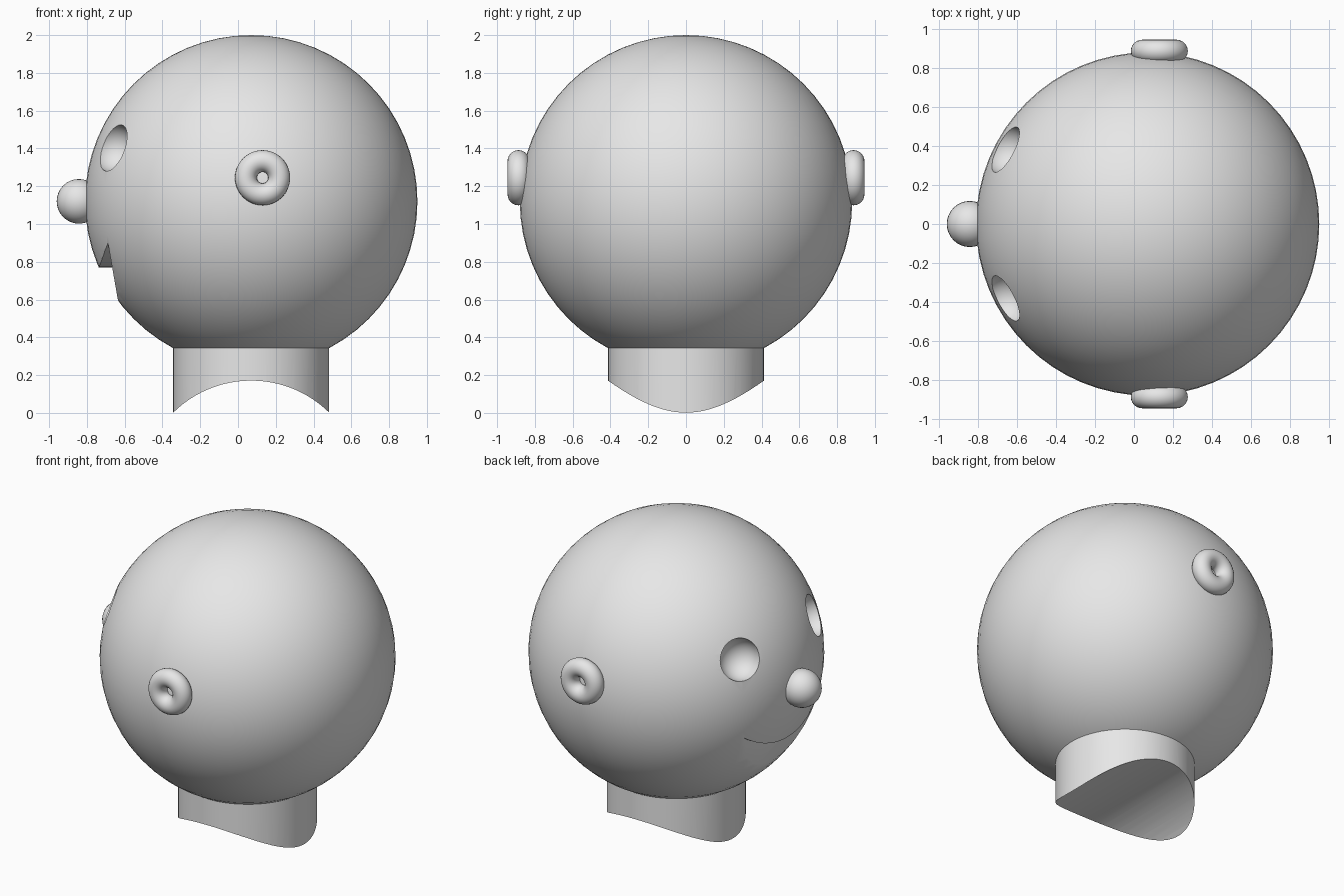
import bpy, bmesh, math
from mathutils import Vector

if "Cube" in bpy.data.objects:
    bpy.data.objects.remove(bpy.data.objects["Cube"], do_unlink=True)

GREY = (0.8, 0.8, 0.8, 1)
grey = bpy.data.materials.new("plain grey")
grey.use_nodes = True
grey.diffuse_color = GREY
grey.node_tree.nodes["Principled BSDF"].inputs["Base Color"].default_value = GREY

CENTRE = Vector((0.07, 0, 1.12))
RADIUS = 0.88


def named(name):
    obj = bpy.context.object
    obj.name = name
    obj.data.materials.append(grey)
    return obj


def ball(name, location, radius, segments=64):
    bpy.ops.mesh.primitive_uv_sphere_add(segments=segments, ring_count=segments // 2,
                                         radius=radius, location=location)
    return named(name)


def cylinder(name, location, radius, depth, rotation=(0, 0, 0)):
    bpy.ops.mesh.primitive_cylinder_add(vertices=96, radius=radius, depth=depth,
                                        location=location, rotation=rotation)
    return named(name)


def carve(target, cutter):
    cutter.hide_render = True
    bpy.context.view_layer.update()
    mod = target.modifiers.new("carve", 'BOOLEAN')
    mod.operation = 'DIFFERENCE'
    mod.solver = 'EXACT'
    mod.object = cutter
    bpy.context.view_layer.objects.active = target
    bpy.ops.object.modifier_apply(modifier=mod.name)
    bpy.data.objects.remove(cutter, do_unlink=True)


def smooth(obj):
    bpy.ops.object.select_all(action='DESELECT')
    obj.select_set(True)
    bpy.context.view_layer.objects.active = obj
    bpy.ops.object.shade_smooth_by_angle(angle=math.radians(30))


def mouth_cutter():
    # Arched upper lip, sloping back wall, open below
    lip_z, lip_r, steps = 0.77, 0.635, 32
    outline = [(-0.45, 0.4), (0.45, 0.4)]
    for i in range(steps + 1):
        y = 0.45 - 0.9 * i / steps
        outline.append((y, lip_z + lip_r - math.sqrt(lip_r ** 2 - y ** 2)))
    bm = bmesh.new()
    back = [bm.verts.new((-0.666 - 0.175 * (z - lip_z), y, z)) for y, z in outline]
    front = [bm.verts.new((-1.2, y, z)) for y, z in outline]
    bm.faces.new(back)
    bm.faces.new(front[::-1])
    for i in range(len(outline)):
        j = (i + 1) % len(outline)
        bm.faces.new((back[j], back[i], front[i], front[j]))
    bmesh.ops.recalc_face_normals(bm, faces=bm.faces)
    mesh = bpy.data.meshes.new("mouth_cutter")
    bm.to_mesh(mesh)
    bm.free()
    obj = bpy.data.objects.new("mouth_cutter", mesh)
    mesh.materials.append(grey)
    bpy.context.collection.objects.link(obj)
    return obj


# Head with hollow eyes and a smile
head = ball("head", CENTRE, RADIUS)
for side in (-1, 1):
    direction = Vector((-0.735, 0.385 * side, 0.285)).normalized()
    carve(head, ball("eye_cutter", CENTRE + direction * RADIUS, 0.13, 48))
carve(head, mouth_cutter())
smooth(head)

# Nose
smooth(ball("nose", (-0.842, 0, 1.12), 0.118, 32))

# Ring ears
for side, name in ((1, "left_ear"), (-1, "right_ear")):
    bpy.ops.mesh.primitive_torus_add(major_segments=48, minor_segments=24,
                                     major_radius=0.088, minor_radius=0.058,
                                     location=(0.13, 0.887 * side, 1.245),
                                     rotation=(math.pi / 2, 0, 0))
    smooth(named(name))

# Neck with an arched underside
neck = cylinder("neck", (CENTRE.x, 0, 0.2), 0.413, 0.4)
carve(neck, cylinder("neck_cutter", (CENTRE.x, 0, -0.417), 0.588, 2, (math.pi / 2, 0, 0)))
smooth(neck)
